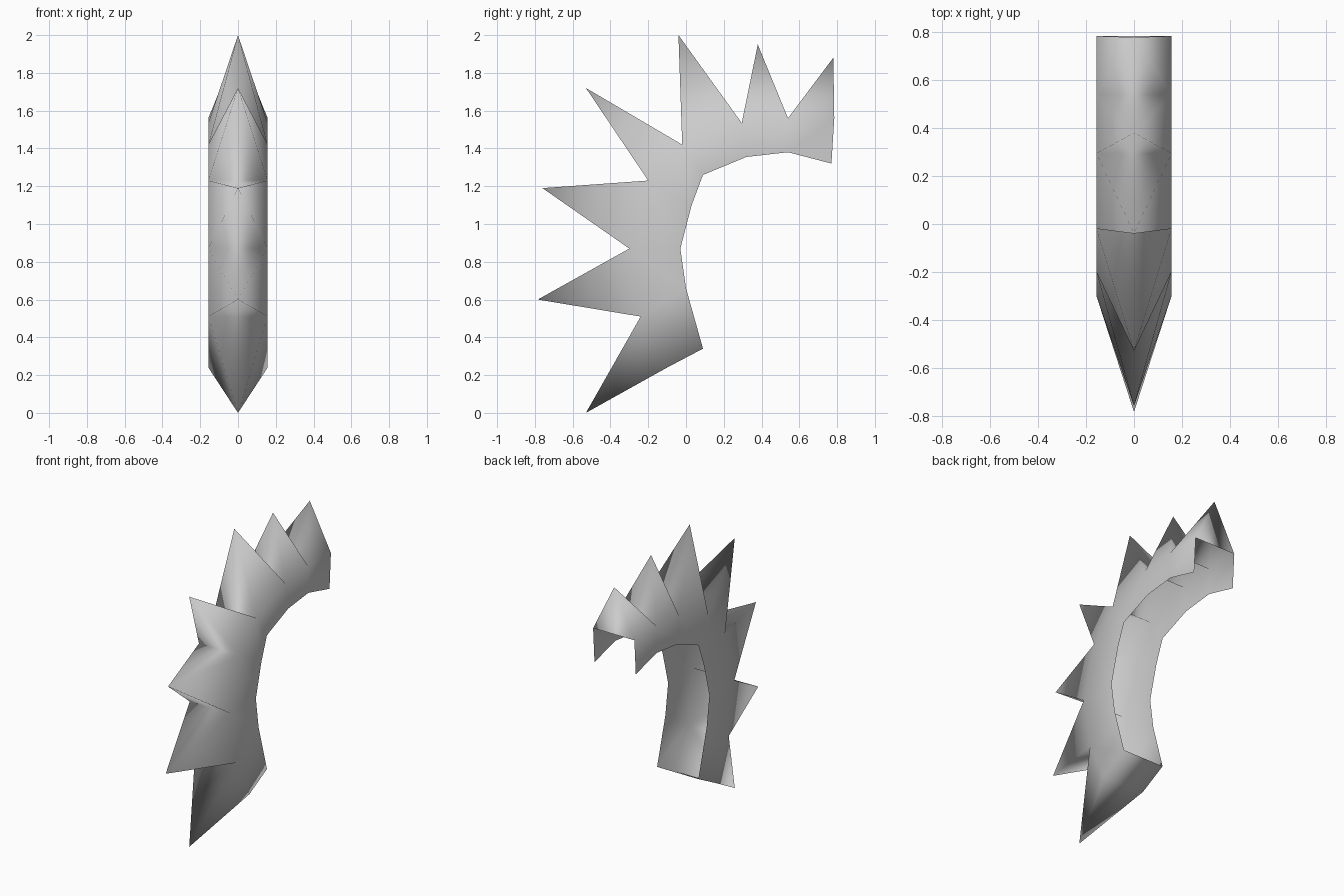
import bpy
import bmesh

cube = bpy.data.objects.get("Cube")
if cube:
    bpy.data.objects.remove(cube, do_unlink=True)

HALF_WIDTH = 0.157

# Side profile as (y, z): open inner rim, outer notches and spike tips
RIM = [(0.09, 0.34), (0.00, 0.66), (-0.03, 0.87), (0.03, 1.10),
       (0.09, 1.26), (0.32, 1.355), (0.54, 1.38), (0.77, 1.32)]
NOTCHES = [(-0.10, 0.24), (-0.24, 0.51), (-0.30, 0.87), (-0.20, 1.23),
           (-0.02, 1.42), (0.295, 1.535), (0.54, 1.56), (0.785, 1.56)]
TIPS = [(-0.53, 0.0), (-0.785, 0.60), (-0.76, 1.19), (-0.53, 1.72),
        (-0.04, 2.0), (0.38, 1.95), (0.78, 1.88)]


def row(bm, points, x):
    return [bm.verts.new((x, y, z)) for y, z in points]


bm = bmesh.new()
rims = [row(bm, RIM, side * HALF_WIDTH) for side in (-1, 1)]
notches = [row(bm, NOTCHES, side * HALF_WIDTH) for side in (-1, 1)]
tips = row(bm, TIPS, 0)

# Side walls and the flanks of each spike
for rim, notch in zip(rims, notches):
    for i, tip in enumerate(tips):
        bm.faces.new((rim[i], rim[i + 1], notch[i + 1], notch[i]))
        bm.faces.new((notch[i], notch[i + 1], tip))

# Lower and upper face of each spike
left, right = notches
for i, tip in enumerate(tips):
    bm.faces.new((left[i], right[i], tip))
    bm.faces.new((left[i + 1], right[i + 1], tip))

# Closed lower end; the inner side and upper end stay open
bm.faces.new((rims[0][0], rims[1][0], right[0], left[0]))

bmesh.ops.recalc_face_normals(bm, faces=bm.faces)
# Orient the shell outward, judged by the wall on the +x side
wall = next(f for f in bm.faces if all(v.co.x > 0 for v in f.verts))
if wall.normal.x < 0:
    bmesh.ops.reverse_faces(bm, faces=bm.faces)
for face in bm.faces:
    face.smooth = True

mesh = bpy.data.meshes.new("spiked_crest")
bm.to_mesh(mesh)
bm.free()
crest = bpy.data.objects.new("spiked_crest", mesh)
bpy.context.collection.objects.link(crest)

# Plain grey finish
grey = bpy.data.materials.new("light_grey")
grey.use_nodes = True
colour = (0.6, 0.6, 0.6, 1)
grey.diffuse_color = colour
grey.node_tree.nodes["Principled BSDF"].inputs["Base Color"].default_value = colour
mesh.materials.append(grey)
